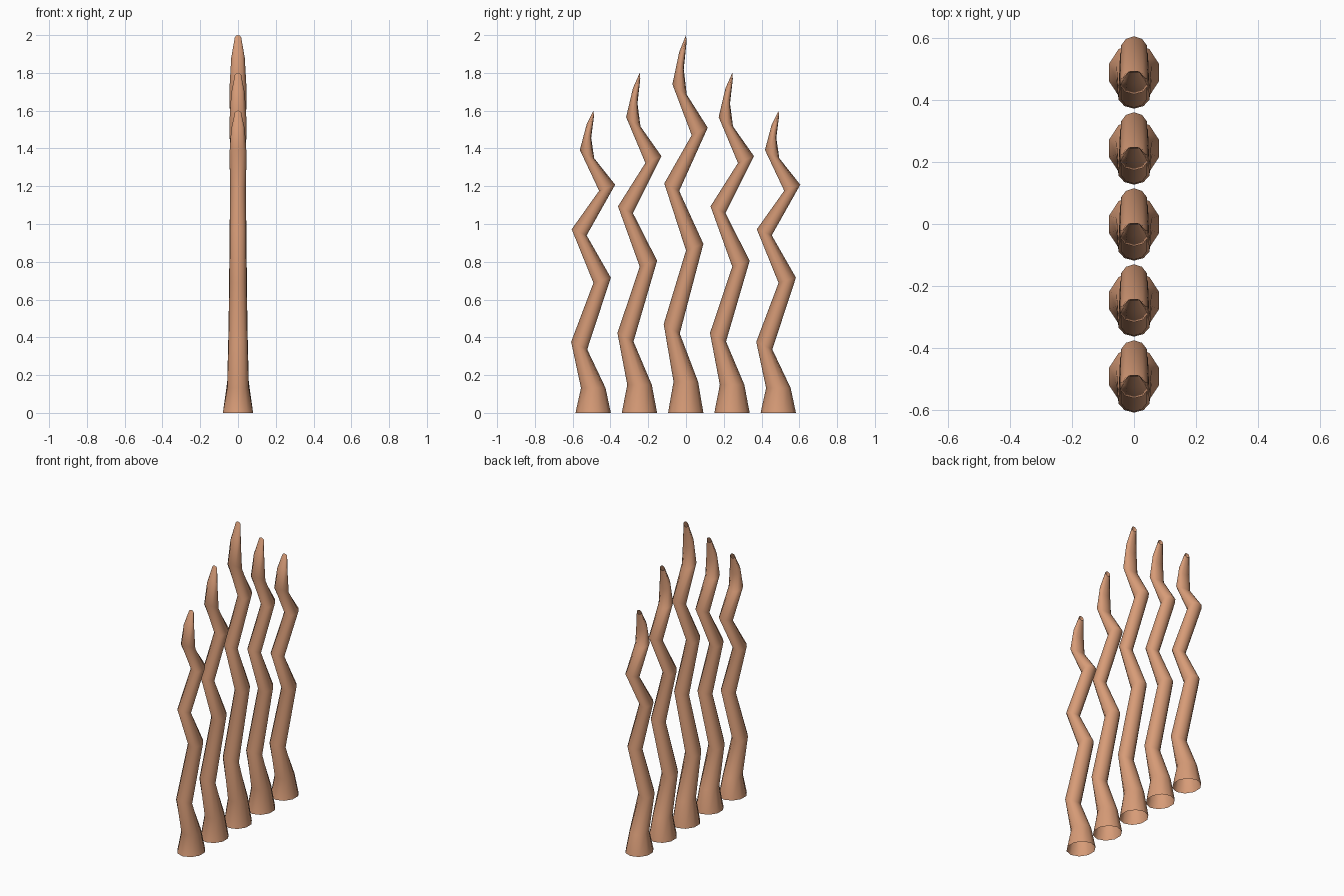
import bpy, bmesh, math

cube = bpy.data.objects.get("Cube")
if cube:
    bpy.data.objects.remove(cube, do_unlink=True)

SIDES = 10

# One colour for everything
clay = bpy.data.materials.new("warm_tan")
clay.use_nodes = True
colour = (0.68, 0.33, 0.185, 1)
clay.diffuse_color = colour
clay.node_tree.nodes["Principled BSDF"].inputs["Base Color"].default_value = colour

# Tilted rings, each: front y, front z, back y, back z, half width in x
RINGS = [
    (-0.095, 0.0, 0.092, 0.0, 0.08),
    (-0.066, 0.165, 0.064, 0.165, 0.057),
    (-0.118, 0.47, -0.033, 0.42, 0.05),
    (0.0, 0.86, 0.092, 0.895, 0.045),
    (-0.115, 1.215, -0.036, 1.175, 0.042),
    (0.03, 1.47, 0.115, 1.51, 0.042),
    (-0.072, 1.74, 0.004, 1.685, 0.045),
    (-0.036, 1.91, -0.012, 1.82, 0.036),
    (0.0, 2.0, 0.003, 1.965, 0.017),
]


def wavy_spike(name, y, height):
    """Open tapering tube that zigzags along y."""
    bm = bmesh.new()
    loops = []
    for y0, z0, y1, z1, w in RINGS:
        loop = []
        for i in range(SIDES):
            a = math.tau * i / SIDES
            t = (1 - math.cos(a)) / 2
            x = w * math.sin(a) / math.sin(math.radians(72))
            loop.append(bm.verts.new((x, y + y0 + (y1 - y0) * t,
                                      (z0 + (z1 - z0) * t) * height)))
        loops.append(loop)
    for low, high in zip(loops, loops[1:]):
        for i in range(SIDES):
            j = (i + 1) % SIDES
            bm.faces.new((low[i], low[j], high[j], high[i]))
    bmesh.ops.recalc_face_normals(bm, faces=bm.faces)
    mesh = bpy.data.meshes.new(name)
    bm.to_mesh(mesh)
    bm.free()
    mesh.materials.append(clay)
    mesh.shade_smooth()
    obj = bpy.data.objects.new(name, mesh)
    bpy.context.collection.objects.link(obj)


# Row of five, tallest in the middle
for k, label in zip(range(-2, 3), ("front_outer", "front_inner", "middle",
                                   "back_inner", "back_outer")):
    wavy_spike(label + "_spike", 0.245 * k, 1 - 0.1 * abs(k))
